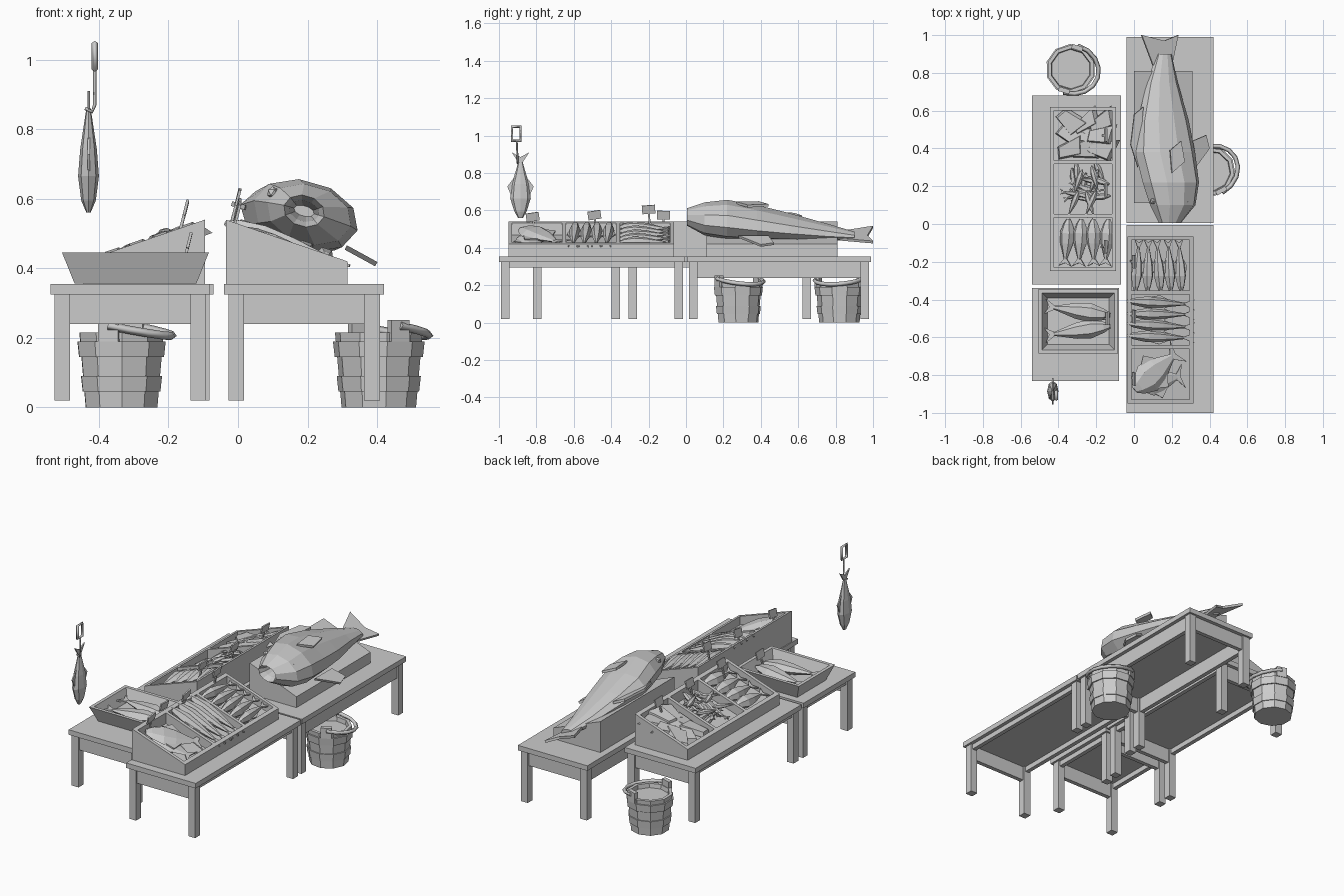
import bpy, bmesh, math, random
from mathutils import Matrix, Vector

random.seed(4)
old = bpy.data.objects.get("Cube")
if old:
    bpy.data.objects.remove(old)

GREY = (0.6, 0.6, 0.6, 1)
mat = bpy.data.materials.new("plain grey")
mat.use_nodes = True
mat.diffuse_color = GREY
mat.node_tree.nodes["Principled BSDF"].inputs["Base Color"].default_value = GREY
T = Matrix.Translation


def finish(name, bm):
    bmesh.ops.recalc_face_normals(bm, faces=bm.faces)
    me = bpy.data.meshes.new(name)
    bm.to_mesh(me)
    bm.free()
    me.materials.append(mat)
    ob = bpy.data.objects.new(name, me)
    bpy.context.collection.objects.link(ob)
    return ob


def skin(bm, rings, cap=True):
    """Bridge equal rings of points into a skin."""
    vs = [[bm.verts.new(p) for p in r] for r in rings]
    n = len(vs[0])
    for a, b in zip(vs, vs[1:]):
        for i in range(n):
            j = (i + 1) % n
            bm.faces.new((a[i], a[j], b[j], b[i]))
    if cap:
        bm.faces.new(vs[0])
        bm.faces.new(vs[-1])


def prism(name, profile, y0, y1):
    """Extrude an x-z profile along y."""
    bm = bmesh.new()
    skin(bm, [[(x, y, z) for x, z in profile] for y in (y0, y1)])
    return finish(name, bm)


def box(name, x0, x1, y0, y1, z0, z1):
    return prism(name, [(x0, z0), (x1, z0), (x1, z1), (x0, z1)], y0, y1)


def wire(name, pts, r, M=Matrix(), closed=False):
    cu = bpy.data.curves.new(name, "CURVE")
    cu.dimensions = "3D"
    cu.bevel_depth = r
    cu.bevel_resolution = 0
    cu.use_fill_caps = True
    sp = cu.splines.new("POLY")
    sp.points.add(len(pts) - 1)
    for p, q in zip(sp.points, pts):
        p.co = (*(M @ Vector(q)), 1)
    sp.use_cyclic_u = closed
    cu.materials.append(mat)
    ob = bpy.data.objects.new(name, cu)
    bpy.context.collection.objects.link(ob)


def oval(x, cy, cz, hy, hz, n=8, tilt=0):
    out = []
    for i in range(n):
        a = math.tau * i / n
        y, z = hy * math.cos(a), hz * math.sin(a)
        c, s = math.cos(tilt), math.sin(tilt)
        out.append((x, cy + y * c - z * s, cz + y * s + z * c))
    return out


def plate(bm, pts, t):
    """Thin flat fin in the local x-y plane."""
    skin(bm, [[(x, y, h) for x, y in pts] for h in (-t, t)])


# (along, half width, half thickness) from snout to tail root
BODY = [(0, .12, .2), (.1, .3, .7), (.3, .5, 1), (.52, .42, .8), (.75, .2, .4), (.86, .1, .2)]


def fish(name, M, l, w, t, n=6, fins=True):
    bm = bmesh.new()
    skin(bm, [oval((a - .5) * l, 0, 0, b * w, c * t / 2, n) for a, b, c in BODY])
    h = l / 2
    plate(bm, [(.34 * l, -.09 * w), (h, -.42 * w), (.43 * l, 0), (h, .42 * w), (.34 * l, .09 * w)], t * .06)
    if fins:
        for s in (-1, 1):
            plate(bm, [(-.2 * l, s * .4 * w), (-.02 * l, s * .64 * w), (.12 * l, s * .3 * w)], t * .06)
    bm.transform(M)
    return finish(name, bm)


# Tables
def table(name, x0, x1, y0, y1, side_z):
    box(name + "_top", x0, x1, y0, y1, .325, .355)
    i, w = .012, .045
    for x in (x0 + i, x1 - i - w):
        for y in (y0 + i, y1 - i - w):
            box(name + "_leg", x, x + w, y, y + w, .02, .325)
        box(name + "_side_rail", x + .01, x + .035, y0 + .03, y1 - .03, side_z, .325)
    for y in (y0 + .022, y1 - .047):
        box(name + "_end_rail", x0 + .03, x1 - .03, y, y + .025, .24, .325)


table("front_table", -.04, .42, -1, -.005, .295)
table("back_table", -.04, .42, .005, .99, .24)
table("long_side_table", -.54, -.07, -.32, .68, .295)
table("small_side_table", -.54, -.08, -.83, -.34, .295)

# Sloping crates and the fish stand
DROP, RUN, LOW, HIGH = .12, .35, .42, .54
SLOPE = math.atan2(DROP, RUN)


def frame(x, d, y):
    c, s = math.cos(SLOPE), math.sin(SLOPE)
    u, h = Vector((d * c, 0, -s)), Vector((d * s, 0, c))
    v = h.cross(u)
    return T((x, y, HIGH)) @ Matrix((u, v, h)).transposed().to_4x4()


def crate(name, x, d, y0, y1):
    def rim(a, off=0):
        return HIGH - DROP * a / RUN - off
    ends = [(x, .355), (x + d * RUN, .355), (x + d * RUN, LOW), (x, HIGH)]
    step = (y1 - y0 - .02) / 3
    for i in range(4):
        y = y0 + i * step
        prism(name + "_divider", ends, y, y + .02)
    for a in (0, RUN - .022):
        b = a + .022
        prism(name + "_long_board", [(x + d * a, .355), (x + d * b, .355), (x + d * b, rim(b)), (x + d * a, rim(a))], y0, y1)
    prism(name + "_floor", [(x, .357), (x + d * RUN, .357), (x + d * RUN, rim(RUN, .05)), (x, rim(0, .065))], y0 + .004, y1 - .004)
    return [frame(x, d, y0 + .01 + step * (i + .5)) for i in range(3)]


def put(F, u, v, h, deg=0):
    return F @ T((u, v, h)) @ Matrix.Rotation(math.radians(deg), 4, "Z")


front = crate("front_crate", -.035, 1, -.95, -.065)
side = crate("side_crate", -.095, -1, -.25, .62)
prism("fish_stand", [(0, .355), (.31, .355), (.31, .42), (0, HIGH)], .11, .81)

# Front crate: flat fish, long fish and a row of small fish
fish("flat_fish", put(front[0], .17, .02, -.02, 40), .32, .17, .06)
fish("flat_fish_under", put(front[0], .2, -.03, -.04, 10), .26, .15, .04)
for i in range(4):
    fish("long_fish", put(front[1], .19, -.09 + i * .06, -.01, random.uniform(-4, 4)), .38, .062, .07)
for i in range(5):
    fish("row_fish", put(front[2], .06 + i * .06, 0, -.015, 90 + random.uniform(-5, 5)), .28, .06, .07)

# Side crate: whole fish, a heap of small fish and fillets
for i in range(4):
    fish("whole_fish", put(side[0], .06 + i * .075, 0, -.025, 90 + random.uniform(-7, 7)), .25, .085, .07, 6, False)
for i in range(24):
    M = put(side[1], random.uniform(.1, .26), random.uniform(-.09, .09), random.uniform(-.045, .005), random.choice((0, 90)) + random.uniform(-25, 25))
    fish("small_fish", M, .15, .035, .03, 6, False)
for i in range(9):
    bm = bmesh.new()
    s = random.uniform(.045, .065)
    skin(bm, [[(x * k, y * k, z) for x, y in ((-.09, -s), (.07, -s * .7), (.09, s * .5), (-.05, s))] for z, k in ((-.015, 1), (.012, .8))])
    M = put(side[2], .09 + i % 3 * .085, (i // 3 - 1) * .07, -.035 + random.uniform(0, .02), random.uniform(-40, 40))
    bm.transform(M @ Matrix.Rotation(random.uniform(-.15, .15), 4, "X"))
    finish("fillet", bm)

# Flared tray with two fish
bm = bmesh.new()
def rect(g, z):
    x, y = .175 + g, .135 + g
    return [(-.295 + a * x, -.515 + b * y, z) for a, b in ((-1, -1), (1, -1), (1, 1), (-1, 1))]
skin(bm, [rect(0, .356), rect(.036, .445), rect(.016, .445), rect(-.012, .375)])
finish("flared_tray", bm)
for v, a in ((.055, 172), (-.05, 188)):
    fish("tray_fish", T((-.3, -.515 + v, .41)) @ Matrix.Rotation(math.radians(a), 4, "Z"), .35, .1, .07, 6, False)

# Price cards on sticks
CARDS = [(.0, -.82, .565), (.0, -.49, .575), (.0, -.2, .605), (-.15, -.12, .575), (-.15, .18, .57), (-.15, .47, .57), (-.14, -.5, .48)]
for x, y, z in CARDS:
    tilt = random.uniform(-.2, .2)
    M = T((x, y, z)) @ Matrix.Rotation(tilt, 4, "X") @ Matrix.Rotation(.25, 4, "Y")
    box("price_card", -.004, .004, -.035, .035, -.023, .023).data.transform(M)
    box("card_stick", -.004, .004, -.005, .005, -.09, -.02).data.transform(M)

# Great fish with an open mouth, lying along the stand
GREAT = [(.13, .19, .03, .565, .015), (.04, .19, .045, .565, .03), (.005, .19, .06, .565, .045), (.1, .205, .125, .555, .085),
         (.22, .195, .155, .552, .1), (.38, .165, .165, .537, .085), (.55, .155, .14, .515, .065),
         (.75, .15, .085, .485, .042), (.9, .16, .04, .465, .02)]
bm = bmesh.new()
skin(bm, [[(x, y, z) for y, x, z in oval(y, x, z, w, t, 10, -.28)] for y, x, w, z, t in GREAT])
finish("great_fish", bm)


def fin(name, pts, x, y, z, tilt):
    bm = bmesh.new()
    plate(bm, pts, .007)
    bm.transform(T((x, y, z)) @ Matrix.Rotation(tilt, 4, "Y"))
    finish(name, bm)


fin("great_tail", [(-.03, -.13), (.04, -.13), (.09, .09), (.01, .06), (-.12, .09)], .15, .91, .465, .4)
fin("great_lower_fin", [(0, -.06), (.1, .06), (.08, .13), (0, .1)], .31, .34, .46, .5)
fin("great_back_fin", [(0, -.12), (-.04, .0), (-.02, .16), (.03, .2)], .02, .42, .575, .28)
fin("great_side_fin", [(0, 0), (.07, .06), (.05, .17), (-.01, .12)], .2, .27, .64, .25)
for s in (.1, .27):
    bm = bmesh.new()
    bmesh.ops.create_icosphere(bm, subdivisions=1, radius=.018, matrix=T((s, .12, .63 - s * .12)))
    finish("great_eye", bm)


# Buckets with staves, hoops and a dropped handle
def bucket(x, y, turn):
    M = T((x, y, 0)) @ Matrix.Rotation(turn, 4, "Z")

    def ring(r, z, n=10):
        return [M @ Vector((r * math.cos(math.tau * i / n), r * math.sin(math.tau * i / n), z)) for i in range(n)]
    bm = bmesh.new()
    skin(bm, [ring(.108, 0), ring(.127, .215), ring(.108, .215), ring(.104, .19)])
    finish("bucket_body", bm)
    for z, r in ((.045, .117), (.145, .128)):
        bm = bmesh.new()
        skin(bm, [ring(r, z), ring(r + .005, z + .045), ring(r - .02, z + .045), ring(r - .02, z), ring(r, z)], False)
        finish("bucket_hoop", bm)
    for s in (-1, 1):
        box("bucket_ear", -.03, .03, s * .118 - .012, s * .118 + .012, .19, .252).data.transform(M)
    arc = [math.pi * (i / 8 - .5) for i in range(9)]
    wire("bucket_handle", [(.15 * math.cos(a), .13 * math.sin(a), .235 - .03 * math.cos(a)) for a in arc], .012, M)


bucket(-.335, .82, -.3)
bucket(.405, .28, .5)

# Hanging fish and its hook
M = T((-.43, -.885, .735)) @ Matrix.Rotation(math.pi / 2, 4, "Z") @ Matrix.Rotation(-math.pi / 2, 4, "Y")
M = T((-.43, -.885, .735)) @ Matrix(((0, 0, 1), (0, 1, 0), (-1, 0, 0))).to_4x4() @ Matrix.Rotation(math.pi, 4, "Z")
fish("hanging_fish", M, .35, .11, .06, 8)
wire("hook_rod", [(-.44, -.9, .86), (-.42, -.9, .85), (-.412, -.9, .87), (-.412, -.905, .97)], .005)
wire("hook_handle", [(-.412, y, z) for y, z in ((-.93, .972), (-.885, .972), (-.885, 1.048), (-.93, 1.048))], .009, closed=True)
